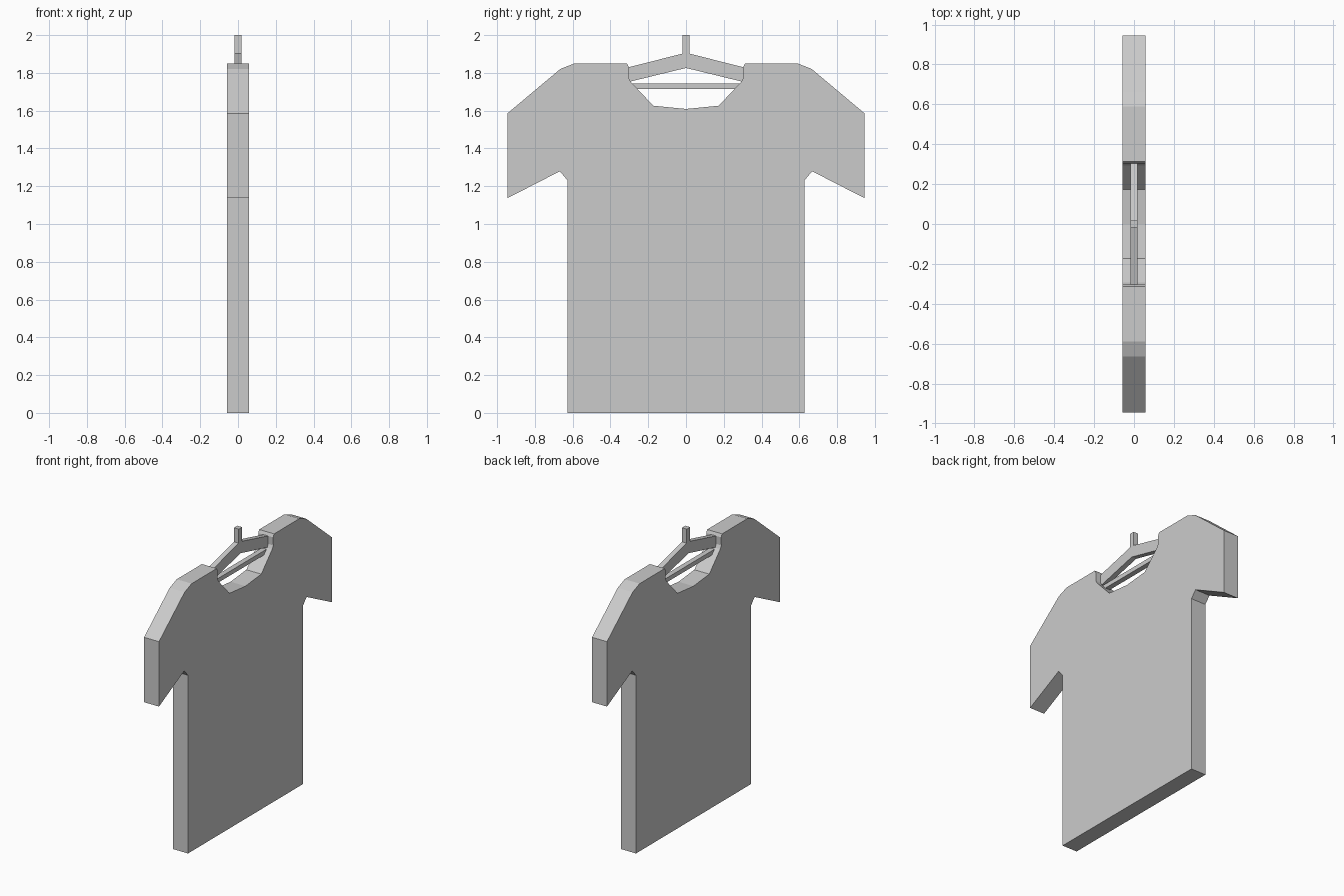
import bpy, bmesh

if "Cube" in bpy.data.objects:
    bpy.data.objects.remove(bpy.data.objects["Cube"])


def slab(name, half, depth):
    """Mirror a half outline of (y, z) points across y = 0 and extrude it along x."""
    outline = half + [(-y, z) for y, z in reversed(half) if y > 0]
    bm = bmesh.new()
    face = bm.faces.new([bm.verts.new((-depth / 2, y, z)) for y, z in outline])
    new = bmesh.ops.extrude_face_region(bm, geom=[face])["geom"]
    moved = [v for v in new if isinstance(v, bmesh.types.BMVert)]
    bmesh.ops.translate(bm, verts=moved, vec=(depth, 0, 0))
    bmesh.ops.recalc_face_normals(bm, faces=bm.faces)
    mesh = bpy.data.meshes.new(name)
    bm.to_mesh(mesh)
    bm.free()
    obj = bpy.data.objects.new(name, mesh)
    bpy.context.collection.objects.link(obj)
    return obj


# Shirt: hem, side, armpit, sleeve, shoulder, neckline
slab("shirt", [
    (0.628, 0), (0.628, 1.232), (0.668, 1.279), (0.945, 1.137), (0.945, 1.586),
    (0.665, 1.821), (0.588, 1.851), (0.313, 1.851), (0.303, 1.83), (0.304, 1.775),
    (0.293, 1.753), (0.173, 1.626), (0, 1.609)], 0.114)

# Hanger: sloping arms with the hook stem, ends tucked into the shoulders
slab("hanger_arms", [
    (0, 1.826), (0.308, 1.751), (0.308, 1.829), (0.018, 1.902), (0.018, 2.0)], 0.036)

# Hanger: lower trouser bar, ends tucked into the neckline
slab("hanger_bar", [(0.285, 1.715), (0.285, 1.745)], 0.036)
